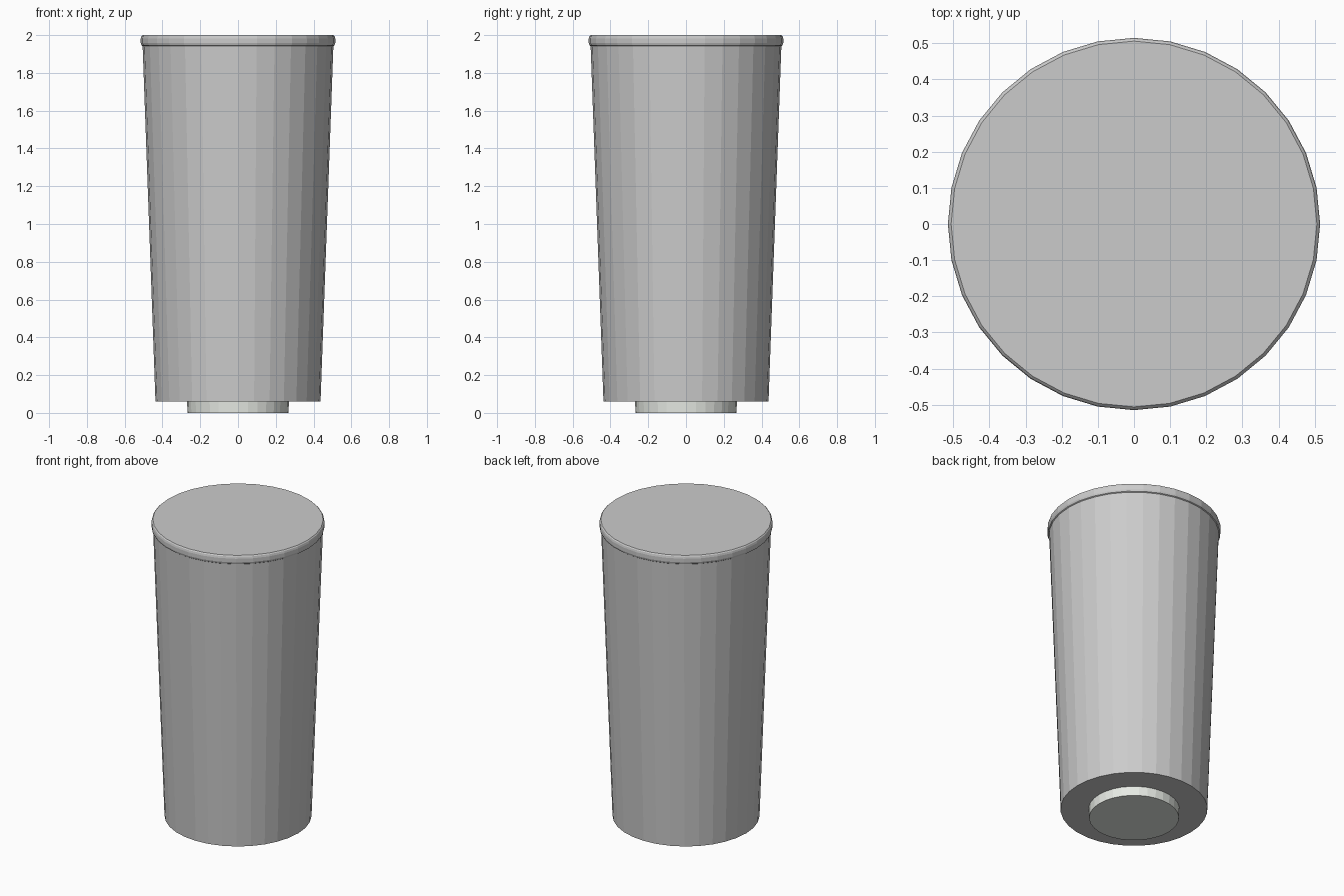
import bpy, bmesh
from math import cos, sin, tau

if "Cube" in bpy.data.objects:
    bpy.data.objects.remove(bpy.data.objects["Cube"])

SIDES = 32


def lathe(name, profile):
    """Revolve (radius, z) points around z and cap both ends, flat shaded."""
    bm = bmesh.new()
    rings = [[bm.verts.new((r * cos(tau * i / SIDES), r * sin(tau * i / SIDES), z))
              for i in range(SIDES)] for r, z in profile]
    for low, high in zip(rings, rings[1:]):
        for i in range(SIDES):
            j = (i + 1) % SIDES
            bm.faces.new((low[i], low[j], high[j], high[i]))
    bm.faces.new(rings[0][::-1])
    bm.faces.new(rings[-1])
    mesh = bpy.data.meshes.new(name)
    bm.to_mesh(mesh)
    bm.free()
    obj = bpy.data.objects.new(name, mesh)
    bpy.context.collection.objects.link(obj)
    return obj


# Tapered body with a rounded rim and flat top
lathe("tapered_body", [(0.437, 0.06), (0.505, 1.942), (0.511, 1.946),
                       (0.515, 1.958), (0.515, 1.982), (0.512, 1.994), (0.506, 2.0)])

# Small paler plug underneath
plug = lathe("base_plug", [(0.267, 0.0), (0.27, 0.06)])
pale = bpy.data.materials.new("pale_grey")
pale.diffuse_color = (0.80, 0.83, 0.78, 1)
pale.use_nodes = True
pale.node_tree.nodes["Principled BSDF"].inputs["Base Color"].default_value = pale.diffuse_color
plug.data.materials.append(pale)
